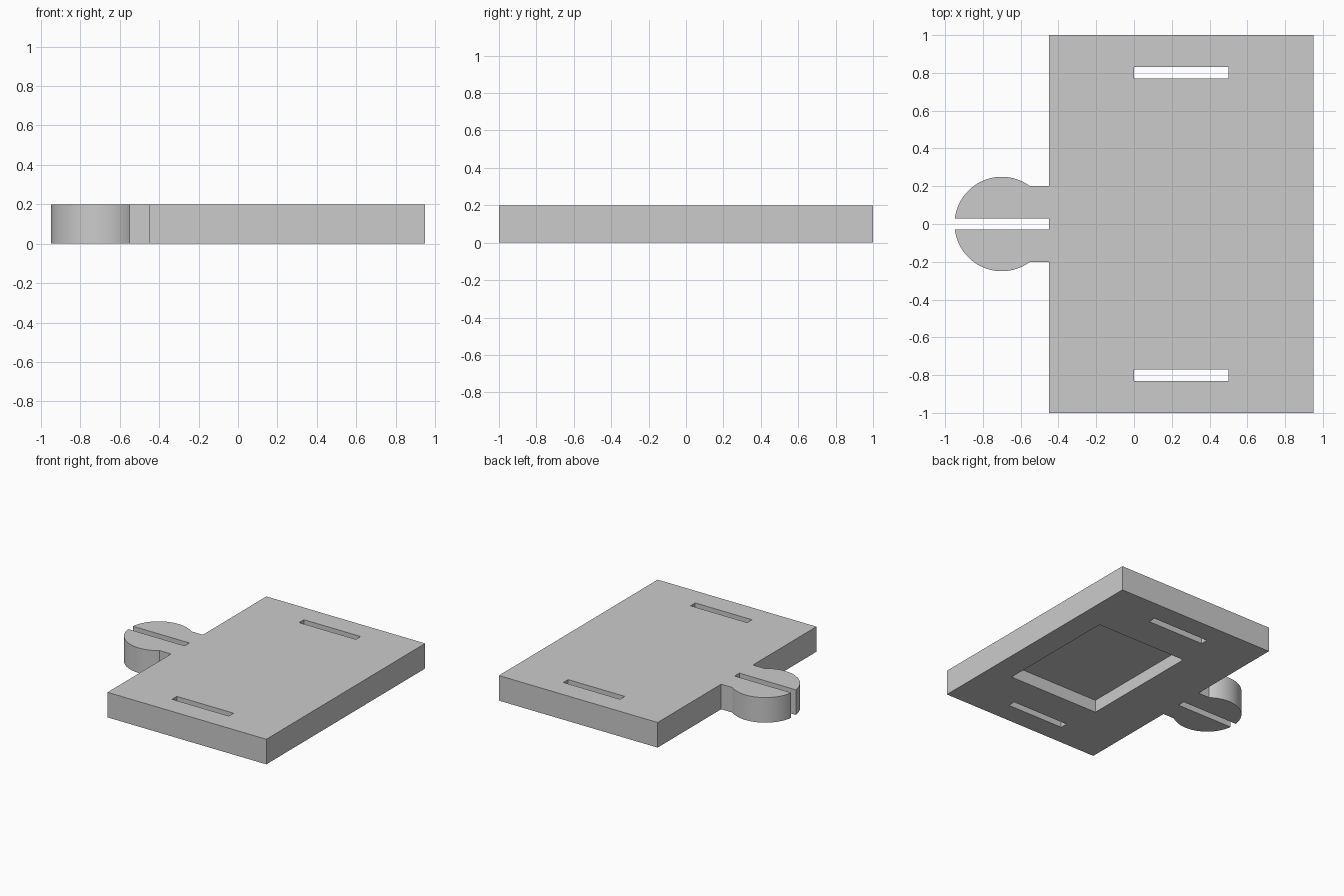
import bpy
import bmesh
import math

old = bpy.data.objects.get("Cube")
if old:
    bpy.data.objects.remove(old, do_unlink=True)

THICKNESS = 0.2
KNOB_X, KNOB_R = -0.7, 0.25
EDGE_X, NECK_HALF, SPLIT_HALF = -0.45, 0.2, 0.03

grey = bpy.data.materials.new("light_grey")
grey.use_nodes = True
colour = (0.6, 0.6, 0.6, 1)
grey.diffuse_color = colour
grey.node_tree.nodes["Principled BSDF"].inputs["Base Color"].default_value = colour


def extrude_outline(name, points, z0, z1):
    """Make a solid from a counter-clockwise outline."""
    bm = bmesh.new()
    face = bm.faces.new([bm.verts.new((x, y, z0)) for x, y in points])
    top = bmesh.ops.extrude_face_region(bm, geom=[face], use_keep_orig=True)
    verts = [g for g in top["geom"] if isinstance(g, bmesh.types.BMVert)]
    bmesh.ops.translate(bm, verts=verts, vec=(0, 0, z1 - z0))
    bmesh.ops.recalc_face_normals(bm, faces=bm.faces)
    mesh = bpy.data.meshes.new(name)
    bm.to_mesh(mesh)
    bm.free()
    mesh.materials.append(grey)
    obj = bpy.data.objects.new(name, mesh)
    bpy.context.collection.objects.link(obj)
    return obj


def cut_box(target, name, x0, x1, y0, y1, z0, z1):
    """Cut a box out of the target, then drop the cutter."""
    cutter = extrude_outline(name, [(x0, y0), (x1, y0), (x1, y1), (x0, y1)], z0, z1)
    cutter.hide_render = True
    mod = target.modifiers.new(name, "BOOLEAN")
    mod.operation = "DIFFERENCE"
    mod.solver = "EXACT"
    mod.object = cutter
    bpy.ops.object.modifier_apply(modifier=mod.name)
    bpy.data.objects.remove(cutter, do_unlink=True)


# Half outline: plate edge, neck, round knob and the split through it
start = math.atan2(NECK_HALF, math.sqrt(KNOB_R**2 - NECK_HALF**2))
end = math.pi - math.asin(SPLIT_HALF / KNOB_R)
STEPS = 40
half = [(0.95, 1), (EDGE_X, 1), (EDGE_X, NECK_HALF)]
for i in range(STEPS + 1):
    a = start + (end - start) * i / STEPS
    half.append((KNOB_X + KNOB_R * math.cos(a), KNOB_R * math.sin(a)))
half.append((EDGE_X, SPLIT_HALF))
outline = half + [(x, -y) for x, y in reversed(half)]

plate = extrude_outline("plate_with_split_knob", outline, 0, THICKNESS)
bpy.ops.object.select_all(action="DESELECT")
plate.select_set(True)
bpy.context.view_layer.objects.active = plate

# Strap slots through the plate
for side in (-1, 1):
    cut_box(plate, "strap_slot", 0, 0.5, side * 0.8 - 0.03, side * 0.8 + 0.03, -0.1, 0.3)

# Rectangular recess in the underside
cut_box(plate, "underside_recess", -0.05, 0.75, -0.5, 0.5, -0.1, 0.1)

bpy.ops.object.shade_smooth_by_angle(angle=math.radians(30))
